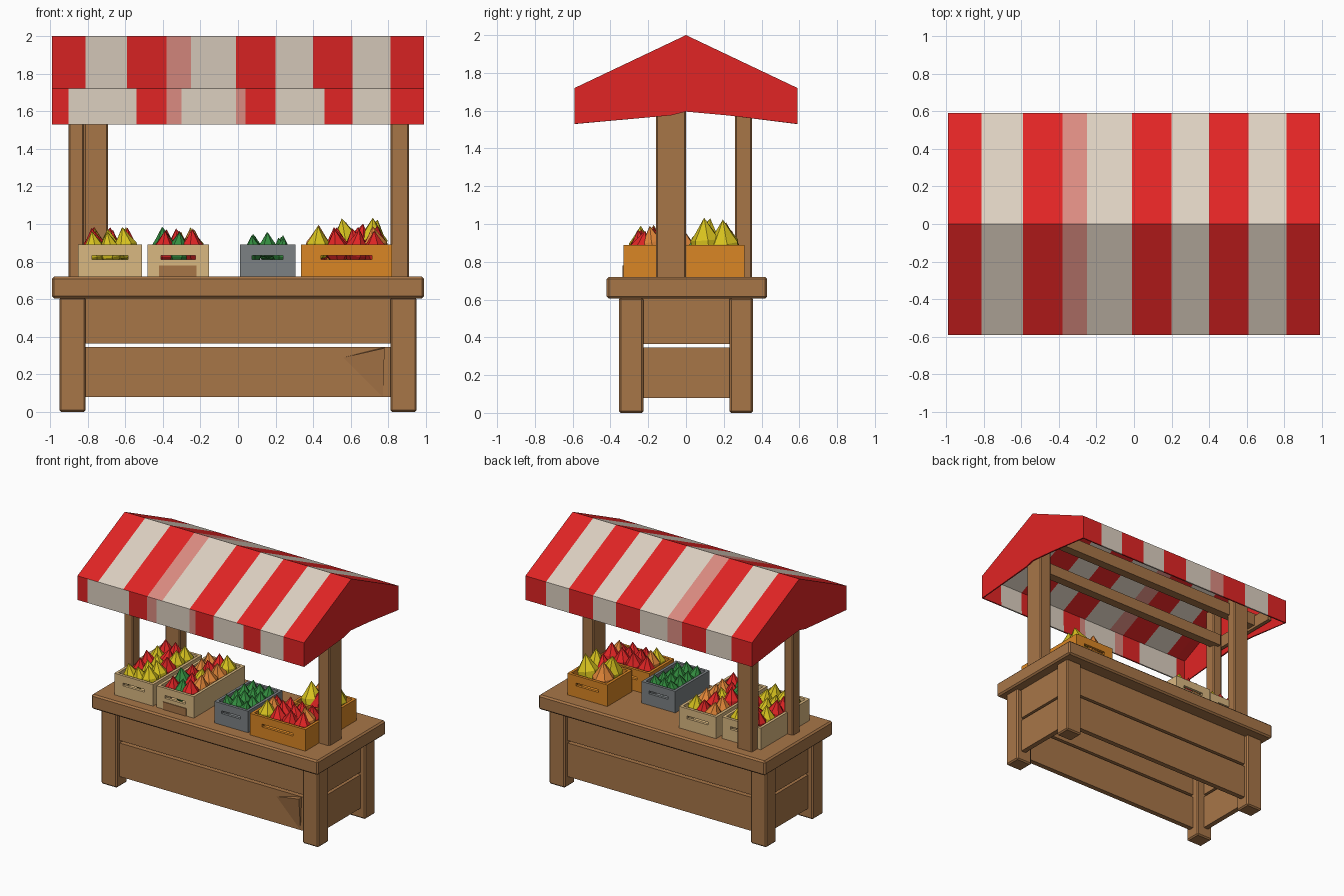
import bpy, bmesh, math, random
from mathutils import Matrix, Vector

if "Cube" in bpy.data.objects:
    bpy.data.objects.remove(bpy.data.objects["Cube"], do_unlink=True)
random.seed(4)


def material(name, r, g, b):
    m = bpy.data.materials.new(name)
    m.use_nodes = True
    m.diffuse_color = (r, g, b, 1)
    m.node_tree.nodes["Principled BSDF"].inputs["Base Color"].default_value = (r, g, b, 1)
    return m


wood = material("brown wood", 0.39, 0.18, 0.064)
red = material("red", 0.75, 0.018, 0.018)
cream = material("cream cloth", 0.72, 0.63, 0.53)
pink = material("faded pink cloth", 0.71, 0.26, 0.22)
pale = material("pale wood", 0.7, 0.48, 0.22)
amber = material("amber wood", 0.7, 0.24, 0.018)
grey = material("grey wood", 0.2, 0.22, 0.23)
green = material("green fruit", 0.033, 0.27, 0.05)
yellow = material("yellow fruit", 0.68, 0.54, 0.013)
orange = material("orange fruit", 0.76, 0.24, 0.04)


def finish(name, bm, mats):
    mesh = bpy.data.meshes.new(name)
    bm.to_mesh(mesh)
    bm.free()
    for m in mats:
        mesh.materials.append(m)
    ob = bpy.data.objects.new(name, mesh)
    bpy.context.scene.collection.objects.link(ob)
    return ob


def part(name, boxes, mat, bevel=0):
    """One object from boxes given as (x0, x1), (y0, y1), (z0, z1)."""
    bm = bmesh.new()
    for spans in boxes:
        mid = Vector([(a + b) / 2 for a, b in spans])
        size = [b - a for a, b in spans]
        bmesh.ops.create_cube(bm, matrix=Matrix.Translation(mid) @ Matrix.Diagonal((*size, 1)))
    ob = finish(name, bm, [mat])
    if bevel:
        mod = ob.modifiers.new("Bevel", "BEVEL")
        mod.width = bevel
        mod.segments = 1
    return ob


# Counter: top, legs, and two rows of planks on every side
part("counter_top", [((-0.99, 0.99), (-0.42, 0.43), (0.605, 0.72))], wood, 0.012)
for sx, side in ((-1, "right"), (1, "left")):
    xs = sorted((sx * 0.81, sx * 0.95))
    part("front_leg_" + side, [(xs, (-0.355, -0.225), (0, 0.61))], wood, 0.01)
    part("back_leg_" + side, [(xs, (0.23, 0.355), (0, 0.61))], wood, 0.01)
for row, z in (("lower", (0.08, 0.345)), ("upper", (0.365, 0.61))):
    part(row + "_front_plank", [((-0.82, 0.82), (-0.32, -0.28), z)], wood)
    part(row + "_back_plank", [((-0.82, 0.82), (0.28, 0.32), z)], wood)
    for sx, side in ((-1, "right"), (1, "left")):
        xs = sorted((sx * 0.87, sx * 0.91))
        part(row + "_side_plank_" + side, [(xs, (-0.23, 0.235), z)], wood)

# Split corner lifting off the lower front plank
bm = bmesh.new()
v = [bm.verts.new(p) for p in ((0.56, -0.32, 0.29), (0.77, -0.32, 0.08),
                               (0.78, -0.355, 0.34), (0.78, -0.32, 0.345))]
for f in ((0, 1, 2), (0, 2, 3), (1, 3, 2), (0, 3, 1)):
    bm.faces.new([v[i] for i in f])
bmesh.ops.recalc_face_normals(bm, faces=bm.faces)
finish("lifted_splinter", bm, [wood])

# Roof posts and beams
part("left_post", [((0.81, 0.91), (-0.16, 0.0), (0.71, 1.9))], wood, 0.008)
part("right_front_post", [((-0.9, -0.82), (-0.14, -0.05), (0.71, 1.88))], wood, 0.008)
part("right_back_post", [((-0.82, -0.69), (0.26, 0.35), (0.71, 1.78))], wood, 0.008)
part("centre_beam", [((-0.86, 0.86), (-0.09, -0.02), (1.56, 1.65))], wood)
part("back_beam", [((-0.96, 0.96), (0.22, 0.29), (1.62, 1.72))], wood)
part("gable_brace", [((-0.96, -0.93), (-0.2, 0.45), (1.6, 1.7))], wood)

# Striped awning: each entry is a stripe's end x and its colour slot
RED, CREAM, PINK = 0, 1, 2
slope = [(-0.81, RED), (-0.59, CREAM), (-0.38, RED), (-0.25, PINK), (-0.01, CREAM),
         (0.2, RED), (0.4, CREAM), (0.61, RED), (0.81, CREAM), (0.99, RED)]
skirt = [(-0.9, RED), (-0.54, CREAM), (-0.38, RED), (-0.3, PINK), (-0.01, CREAM),
         (0.04, PINK), (0.2, RED), (0.46, CREAM), (0.61, RED), (0.81, CREAM), (0.99, RED)]
cuts = [-0.99] + sorted({x for x, c in slope + skirt})
profile = [(-0.59, 1.53), (-0.59, 1.72), (0, 2), (0.59, 1.72), (0.59, 1.53)]
arch = [(0.22, 1.575), (0, 1.595), (-0.08, 1.575)]


def stripe(stripes, x):
    return next(c for end, c in stripes if x < end)


bm = bmesh.new()
grid = [[bm.verts.new((x, y, z)) for y, z in profile] for x in cuts]
for i in range(len(cuts) - 1):
    mid = (cuts[i] + cuts[i + 1]) / 2
    for j in range(len(profile) - 1):
        f = bm.faces.new((grid[i][j], grid[i + 1][j], grid[i + 1][j + 1], grid[i][j + 1]))
        f.material_index = stripe(skirt if j == 0 else slope, mid)
for column, x in ((grid[0], cuts[0]), (grid[-1], cuts[-1])):
    loop = column + [bm.verts.new((x, y, z)) for y, z in arch]
    bm.faces.new(loop if x < 0 else loop[::-1])
awning = finish("awning", bm, [red, cream, pink])
# Gable winding and skin thickness
shell = awning.modifiers.new("Solidify", "SOLIDIFY")
shell.thickness = 0.012
shell.offset = -1


def fruit(name, x, y, z, r, mat):
    """Faceted fruit with a pointed tip."""
    bm = bmesh.new()
    bmesh.ops.create_uvsphere(bm, u_segments=7, v_segments=5, radius=1)
    for v in bm.verts:
        if v.co.z > 0.95:
            v.co.z = 1.7
    tilt = Matrix.Rotation(random.uniform(-0.25, 0.25), 4, "X")
    turn = Matrix.Rotation(random.uniform(0, 6), 4, "Z")
    bm.transform(Matrix.Translation((x, y, z)) @ turn @ tilt @ Matrix.Scale(r, 4))
    return finish(name, bm, [mat])


KINDS = {"r": red, "y": yellow, "o": orange, "g": green}


def crate(name, x0, x1, y0, y1, mat, rows, r, z):
    """Open crate with slotted ends; rows of fruit run from front to back."""
    t, low, high = 0.022, 0.715, 0.89
    w = (x1 - x0) * 0.22
    boxes = [((x0, x1), (y0, y1), (low, 0.74)),
             ((x0, x0 + t), (y0, y1), (low, high)), ((x1 - t, x1), (y0, y1), (low, high))]
    for ya in (y0, y1 - t):
        ys = (ya, ya + t)
        boxes += [((x0, x1), ys, (low, 0.81)), ((x0, x1), ys, (0.832, high)),
                  ((x0, x0 + w), ys, (low, high)), ((x1 - w, x1), ys, (low, high))]
    part(name, boxes, mat)
    left, right, front, back = x0 + t + r, x1 - t - r, y0 + t + r, y1 - t - r
    for j, row in enumerate(rows):
        y = front + (back - front) * j / max(1, len(rows) - 1)
        for i, kind in enumerate(row):
            x = left + (right - left) * i / max(1, len(row) - 1)
            fruit(name + "_fruit", x, y, z + random.uniform(-0.02, 0.01), r, KINDS[kind])


# Crates of produce
crate("right_pale_crate", -0.85, -0.51, -0.33, 0.28, pale,
      ["yyy", "ryy", "ryr", "yry", "rry"], 0.066, 0.865)
crate("middle_pale_crate", -0.48, -0.155, -0.33, 0.31, pale,
      ["rgr", "gro", "ryo", "oro", "ory"], 0.066, 0.865)
crate("grey_crate", 0.01, 0.305, -0.31, 0.12, grey,
      ["ggg", "ggg", "ggg", "ggg"], 0.052, 0.86)
crate("front_amber_crate", 0.335, 0.82, -0.33, -0.02, amber,
      ["yrrr", "orro", "rrrr"], 0.068, 0.87)
crate("back_amber_crate", 0.47, 0.82, 0.0, 0.31, amber,
      ["yry", "oy"], 0.085, 0.88)
part("crate_patch", [((-0.42, -0.22), (-0.336, -0.329), (0.72, 0.78))], wood)
